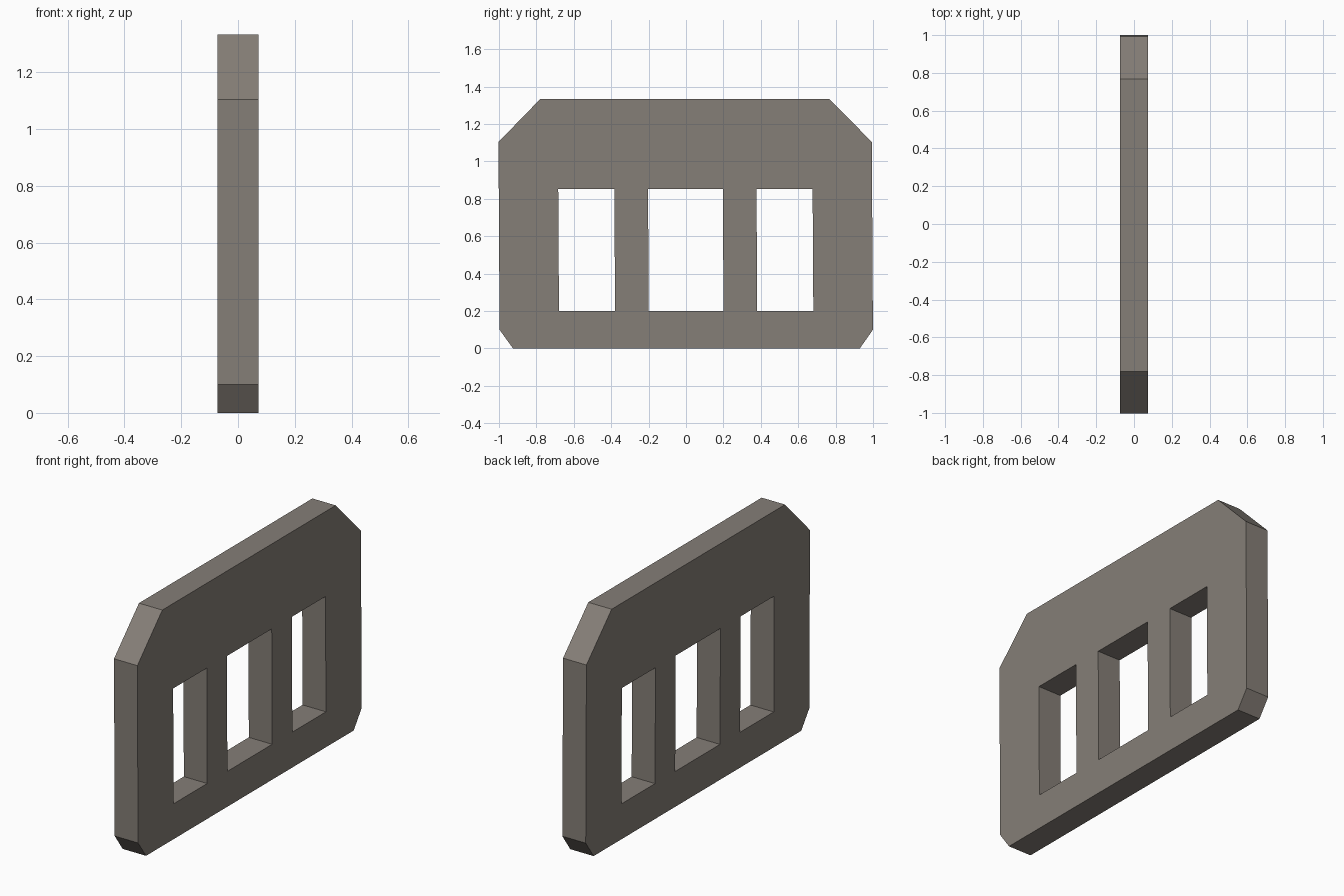
import bpy, bmesh
from mathutils import Vector

if "Cube" in bpy.data.objects:
    bpy.data.objects.remove(bpy.data.objects["Cube"])

HALF = 0.073     # half thickness in x
LEAN = -0.006    # slight sideways lean with height

# Panel outline (y, z): right half mirrored to the left
right = [(0.927, 0.0), (0.998, 0.1), (0.998, 1.104), (0.774, 1.333)]
outline = right + [(-y, z) for y, z in reversed(right)]


def window(y0, y1, z0=0.2, z1=0.853):
    return [(y0, z0), (y1, z0), (y1, z1), (y0, z1)]


loops = [outline, window(-0.68, -0.38), window(-0.2, 0.2), window(0.38, 0.68)]

# Flat sheet with three openings, extruded to full thickness
bm = bmesh.new()
for pts in loops:
    vs = [bm.verts.new((-HALF, y + LEAN * z + 0.002, z)) for y, z in pts]
    for i, v in enumerate(vs):
        bm.edges.new((v, vs[(i + 1) % len(vs)]))
bmesh.ops.triangle_fill(bm, edges=bm.edges[:], use_beauty=True, normal=Vector((1, 0, 0)))
res = bmesh.ops.extrude_face_region(bm, geom=bm.faces[:], use_keep_orig=True)
moved = [g for g in res["geom"] if isinstance(g, bmesh.types.BMVert)]
bmesh.ops.translate(bm, verts=moved, vec=(2 * HALF, 0, 0))
bmesh.ops.recalc_face_normals(bm, faces=bm.faces[:])

mesh = bpy.data.meshes.new("wall_panel")
bm.to_mesh(mesh)
bm.free()
panel = bpy.data.objects.new("wall_panel", mesh)
bpy.context.collection.objects.link(panel)

# Warm grey stone
stone = bpy.data.materials.new("warm_grey")
stone.diffuse_color = (0.235, 0.21, 0.185, 1)
stone.use_nodes = True
stone.node_tree.nodes["Principled BSDF"].inputs["Base Color"].default_value = stone.diffuse_color
mesh.materials.append(stone)
